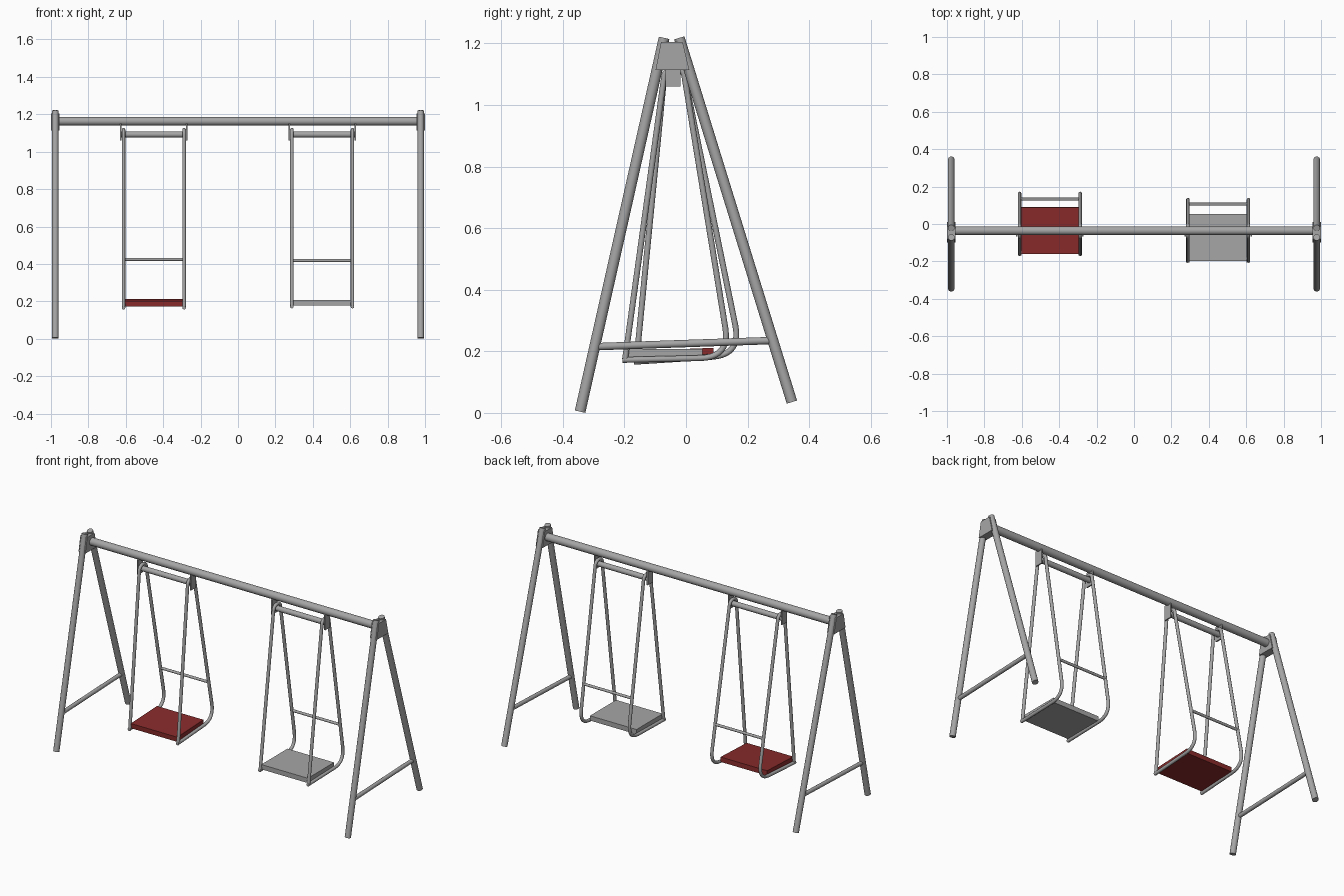
import bpy, bmesh, math
from mathutils import Vector, Matrix

cube = bpy.data.objects.get("Cube")
if cube:
    bpy.data.objects.remove(cube, do_unlink=True)


def material(name, rgb):
    m = bpy.data.materials.new(name)
    m.use_nodes = True
    m.diffuse_color = (*rgb, 1)
    m.node_tree.nodes["Principled BSDF"].inputs["Base Color"].default_value = (*rgb, 1)
    return m


GREY = material("grey steel", (0.38, 0.38, 0.38))
RED = material("dark red", (0.25, 0.024, 0.024))


def add_mesh(name, mesh, mat):
    mesh.materials.clear()
    mesh.materials.append(mat)
    ob = bpy.data.objects.new(name, mesh)
    bpy.context.collection.objects.link(ob)
    return ob


def tube(name, points, radius, mat=GREY):
    """Round capped tube along a path, turned into a smooth mesh."""
    cu = bpy.data.curves.new(name, "CURVE")
    cu.dimensions = "3D"
    cu.bevel_depth = radius
    cu.bevel_resolution = 6
    cu.use_fill_caps = True
    sp = cu.splines.new("POLY")
    sp.points.add(len(points) - 1)
    for p, co in zip(sp.points, points):
        p.co = (*co, 1)
    tmp = bpy.data.objects.new(name + "_path", cu)
    bpy.context.collection.objects.link(tmp)
    bpy.context.view_layer.update()
    mesh = bpy.data.meshes.new_from_object(
        tmp.evaluated_get(bpy.context.evaluated_depsgraph_get()))
    bpy.data.objects.remove(tmp, do_unlink=True)
    bpy.data.curves.remove(cu)
    ob = add_mesh(name, mesh, mat)
    bpy.ops.object.select_all(action="DESELECT")
    ob.select_set(True)
    bpy.context.view_layer.objects.active = ob
    bpy.ops.object.shade_smooth_by_angle(angle=math.radians(40))
    return ob


def prism(name, profile, x0, x1, mat=GREY):
    """Extrude a (y, z) outline from x0 to x1."""
    bm = bmesh.new()
    face = bm.faces.new([bm.verts.new((x0, y, z)) for y, z in profile])
    ext = bmesh.ops.extrude_face_region(bm, geom=[face])["geom"]
    verts = [v for v in ext if isinstance(v, bmesh.types.BMVert)]
    bmesh.ops.translate(bm, verts=verts, vec=(x1 - x0, 0, 0))
    bmesh.ops.recalc_face_normals(bm, faces=bm.faces)
    mesh = bpy.data.meshes.new(name)
    bm.to_mesh(mesh)
    bm.free()
    return add_mesh(name, mesh, mat)


def rect(y0, y1, z0, z1):
    return [(y0, z0), (y1, z0), (y1, z1), (y0, z1)]


# Top beam
tube("top_beam", [(-0.96, -0.036, 1.163), (0.96, -0.036, 1.163)], 0.023)

# End frames: two legs, a brace and a gusset block
for side, s in (("left", 1), ("right", -1)):
    x = s * 0.977
    tube(side + "_front_leg", [(x, -0.344, 0.004), (x, -0.071, 1.218)], 0.0175)
    tube(side + "_back_leg", [(x, 0.344, 0.035), (x, -0.022, 1.218)], 0.0175)
    tube(side + "_brace", [(x, -0.295, 0.215), (x, 0.28, 0.235)], 0.012)
    prism(side + "_gusset", [(-0.099, 1.113), (0.011, 1.113), (-0.011, 1.205), (-0.081, 1.205)],
          s * 0.954, s * 1.0)

# Side outline of a swing frame: front pole, loop over the pivot, back pole, bend, rail
PIVOT = Vector((0, -0.038, 1.092))
HALF = 0.162
front_foot = (-0.198, 0.174)
outline = [front_foot]
for i in range(13):
    a = math.pi * (1 - i / 12)
    outline.append((PIVOT.y + 0.033 * math.cos(a), PIVOT.z + 0.026 * math.sin(a)))
bend = [Vector(p) for p in ((0.128, 0.275), (0.142, 0.182), (0.05, 0.178))]
for i in range(11):
    t = i / 10
    p = bend[0] * (1 - t) ** 2 + bend[1] * 2 * t * (1 - t) + bend[2] * t * t
    outline.append((p.x, p.y))
outline.append((-0.206, 0.172))


def swing(name, cx, angle, seat_mat):
    moving = []
    for side, s in (("left", 1), ("right", -1)):
        moving.append(tube(f"{name}_{side}_frame", [(s * HALF, y, z) for y, z in outline], 0.0095))
        # Fixed hanger plate below the beam
        plate = prism(f"{name}_{side}_hanger", rect(-0.066, -0.018, 1.06, 1.15), s * 0.173, s * 0.181)
        plate.data.transform(Matrix.Translation((cx, 0, 0)))
    moving.append(tube(name + "_pivot_bar", [(-0.175, *PIVOT.yz), (0.175, *PIVOT.yz)], 0.016))
    moving.append(tube(name + "_back_bar", [(-HALF, 0.106, 0.418), (HALF, 0.106, 0.418)], 0.008))
    moving.append(prism(name + "_seat", rect(-0.197, 0.054, 0.178, 0.207), -0.156, 0.156, seat_mat))
    # Swing about the pivot and move into place
    m = (Matrix.Translation(PIVOT + Vector((cx, 0, 0)))
         @ Matrix.Rotation(angle, 4, "X") @ Matrix.Translation(-PIVOT))
    for ob in moving:
        ob.data.transform(m)


swing("grey_swing", 0.45, 0, GREY)
swing("red_swing", -0.45, 0.04, RED)
